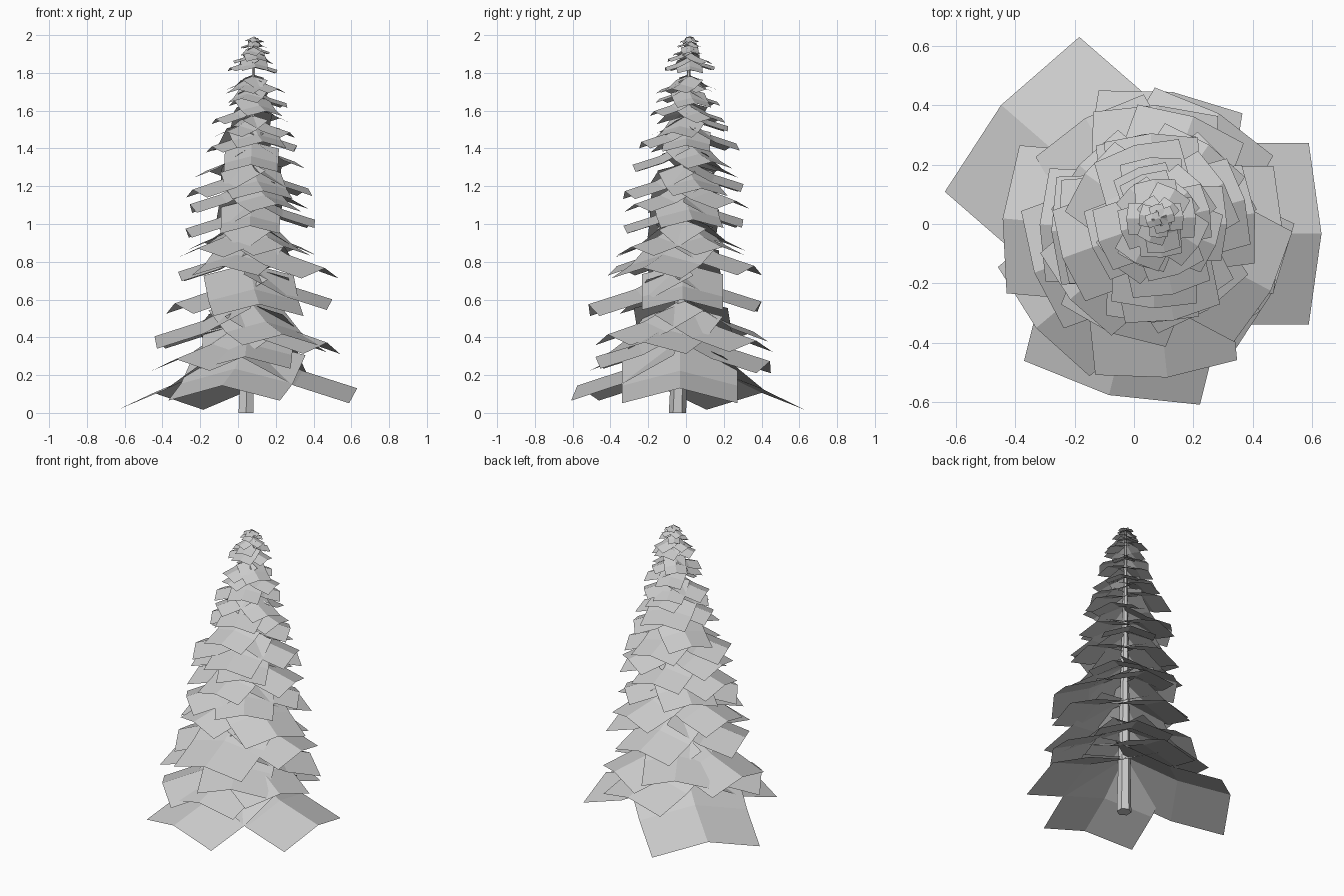
import bpy, bmesh, math, random
from mathutils import Vector

if "Cube" in bpy.data.objects:
    bpy.data.objects.remove(bpy.data.objects["Cube"])

random.seed(4)
BASE, TOP = Vector((0.043, -0.045, 0)), Vector((0.085, 0.02, 1.99))


def axis(z):
    return BASE.lerp(TOP, z / TOP.z)


def make_object(name, bm):
    mesh = bpy.data.meshes.new(name)
    bm.to_mesh(mesh)
    bm.free()
    obj = bpy.data.objects.new(name, mesh)
    bpy.context.collection.objects.link(obj)


# Leaning, tapered six-sided trunk
bm = bmesh.new()
rings = []
for p, r in ((BASE, 0.046), (TOP, 0.005)):
    rings.append([bm.verts.new(p + Vector((r * math.cos(a), r * math.sin(a), 0)))
                  for a in ((i + 0.5) * math.tau / 6 for i in range(6))])
for i in range(6):
    j = (i + 1) % 6
    bm.faces.new((rings[0][i], rings[0][j], rings[1][j], rings[1][i]))
bm.faces.new(rings[0][::-1])
bm.faces.new(rings[1])
make_object("trunk", bm)


# Drooping rectangular bough folded along its ridge
def bough(bm, z, degrees, reach, width):
    a = math.radians(degrees)
    out = Vector((math.cos(a), math.sin(a), 0))
    side = Vector((-out.y, out.x, 0))
    up = Vector((0, 0, 1))
    origin = axis(z)
    half = width / 2
    rows = []
    for t, drop in ((0, 0), (0.5, 0.27), (1, 0.43)):
        ridge = origin + out * reach * t - up * reach * drop
        rows.append([bm.verts.new(ridge + side * half * s
                                  - abs(s) * half * (up * 0.26 + out * 0.14))
                     for s in (-1, 0, 1)])
    for i in range(2):
        for j in range(2):
            bm.faces.new((rows[i][j], rows[i + 1][j],
                          rows[i + 1][j + 1], rows[i][j + 1]))


# Lowest boughs, each as height, direction, reach, width
bm = bmesh.new()
for spec in ((0.38, 0, 0.58, 0.61), (0.39, 139, 0.66, 0.69), (0.385, -104, 0.56, 0.61),
             (0.48, 81, 0.48, 0.49), (0.49, -92, 0.45, 0.48), (0.50, -140, 0.50, 0.48),
             (0.62, 175, 0.50, 0.50), (0.57, -25, 0.46, 0.46), (0.58, 60, 0.46, 0.46),
             (0.62, 120, 0.44, 0.42), (0.60, -65, 0.43, 0.44),
             (0.79, 0, 0.44, 0.43), (0.77, 88, 0.42, 0.42), (0.79, -84, 0.50, 0.48),
             (0.76, -160, 0.42, 0.42),
             (0.96, -28, 0.45, 0.42), (0.95, 70, 0.40, 0.38), (0.91, 178, 0.38, 0.38),
             (0.94, -112, 0.38, 0.38)):
    bough(bm, *spec)
make_object("lower_boughs", bm)

# Upper tiers: height, reach, bough count, first direction
bm = bmesh.new()
tiers = ((1.05, 0.35, 4, 40), (1.15, 0.32, 4, 0), (1.24, 0.30, 3, 55),
         (1.335, 0.33, 4, 8), (1.43, 0.27, 3, 35), (1.52, 0.25, 4, 10),
         (1.59, 0.22, 3, -20), (1.66, 0.20, 4, 30), (1.72, 0.17, 3, 0),
         (1.78, 0.15, 4, 50), (1.88, 0.125, 4, 10), (1.92, 0.105, 3, 50),
         (1.945, 0.08, 3, 0), (1.97, 0.065, 3, 40), (1.99, 0.05, 4, 10))
for z, reach, count, start in tiers:
    for i in range(count):
        length = reach * random.uniform(0.92, 1.1)
        bough(bm, z + random.uniform(-0.1, 0.1) * reach,
              start + i * 360 / count + random.uniform(-12, 12),
              length, length * random.uniform(0.95, 1.1))
make_object("upper_boughs", bm)
